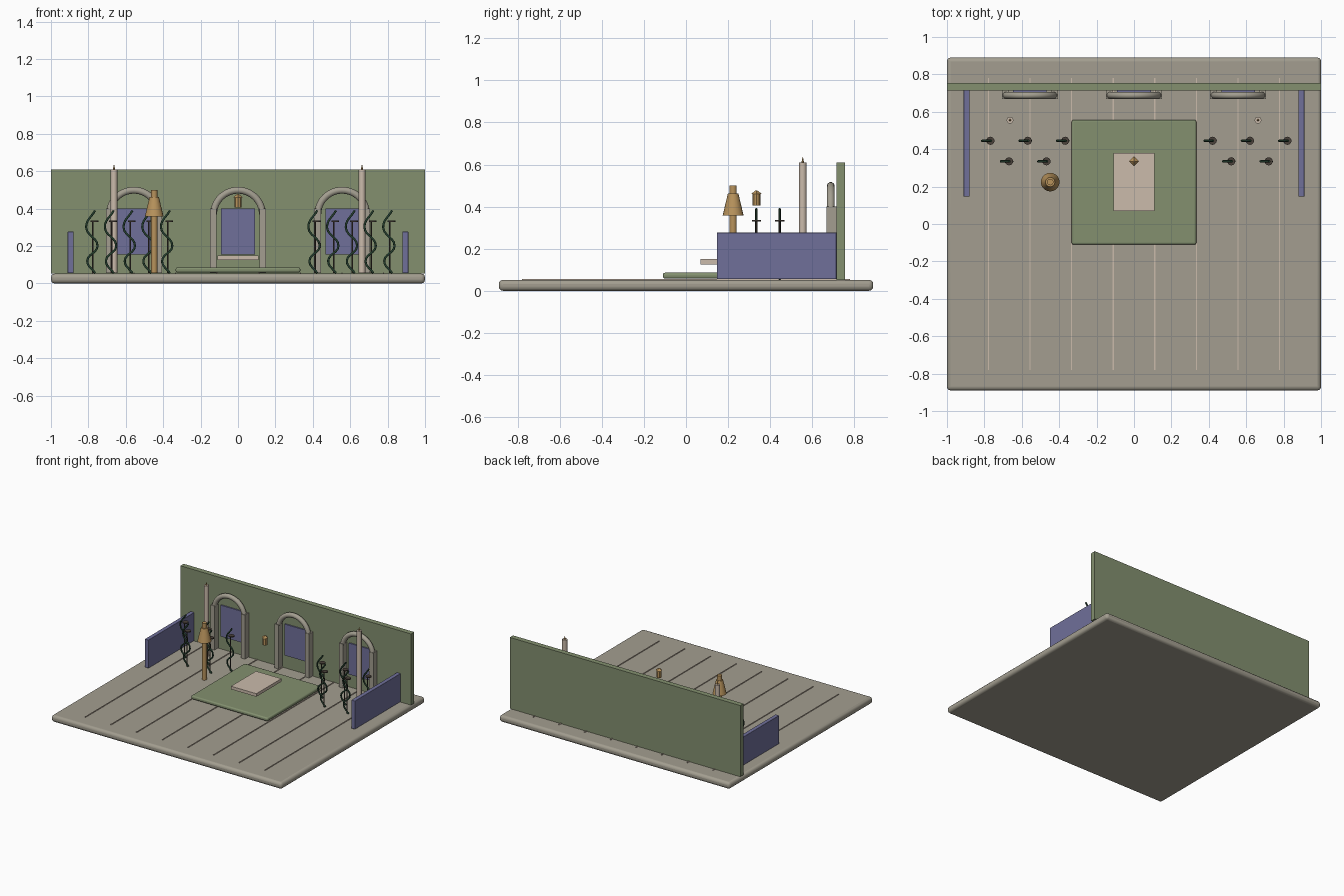
import bpy
import math

cube = bpy.data.objects.get("Cube")
if cube:
    bpy.data.objects.remove(cube, do_unlink=True)


def material(name, hex_code):
    # Convert a display colour to linear values
    rgb = [int(hex_code[i:i + 2], 16) / 255 for i in (0, 2, 4)]
    lin = [c / 12.92 if c < 0.04 else ((c + 0.055) / 1.055) ** 2.4 for c in rgb]
    mat = bpy.data.materials.new(name)
    mat.use_nodes = True
    mat.diffuse_color = (*lin, 1)
    mat.node_tree.nodes["Principled BSDF"].inputs["Base Color"].default_value = (*lin, 1)
    return mat


STONE = material("warm grey stone", "A39E90")
GREEN = material("sage green", "83906F")
BLUE = material("dusty blue", "70709A")
CREAM = material("pale cream", "CBBBAB")
GOLD = material("aged gold", "B8935C")
VINE = material("dark vine green", "25402F")
IRON = material("dark iron", "4A413A")


def finish(name, mat, smooth=False):
    ob = bpy.context.object
    ob.name = name
    ob.data.materials.append(mat)
    if smooth:
        bpy.ops.object.shade_smooth_by_angle(angle=math.radians(40))
    return ob


def box(name, mat, x, y, z, bevel=0):
    # x, y and z are (low, high) ranges
    spans = (x, y, z)
    bpy.ops.mesh.primitive_cube_add(size=1, location=[(a + b) / 2 for a, b in spans])
    ob = bpy.context.object
    ob.scale = [b - a for a, b in spans]
    bpy.ops.object.transform_apply(location=False, rotation=False, scale=True)
    if bevel:
        mod = ob.modifiers.new("rounded edges", "BEVEL")
        mod.width, mod.segments = bevel, 3
    return finish(name, mat, bevel > 0)


def cone(name, mat, x, y, z, r1, r2, sides=20):
    bpy.ops.mesh.primitive_cone_add(vertices=sides, radius1=r1, radius2=r2,
                                    depth=z[1] - z[0], location=(x, y, sum(z) / 2))
    return finish(name, mat, sides > 8)


def tube(name, mat, points, radius, kind="POLY"):
    curve = bpy.data.curves.new(name, "CURVE")
    curve.dimensions = "3D"
    curve.bevel_depth, curve.bevel_resolution = radius, 3
    curve.use_fill_caps = True
    curve.resolution_u = 6
    if kind == "BEZIER":
        line = curve.splines.new("BEZIER")
        line.bezier_points.add(len(points) - 1)
        for bp, co in zip(line.bezier_points, points):
            bp.co = co
            bp.handle_left_type = bp.handle_right_type = "AUTO"
    else:
        line = curve.splines.new("POLY")
        line.points.add(len(points) - 1)
        for p, co in zip(line.points, points):
            p.co = (*co, 1)
    line.use_smooth = True
    curve.materials.append(mat)
    ob = bpy.data.objects.new(name, curve)
    bpy.context.collection.objects.link(ob)
    return ob


# Floor with raised plank seams
box("floor", STONE, (-1, 1), (-0.89, 0.89), (0, 0.052), 0.02)
for i in range(8):
    x = (i - 3.5) * 0.2225
    box("floor_seam", CREAM, (x - 0.003, x + 0.003), (-0.78, 0.78), (0.05, 0.057))

# Walls
box("back_wall", GREEN, (-1, 1), (0.715, 0.755), (0.052, 0.61))
for side in (-1, 1):
    box("side_wall", BLUE, (side * 0.895 - 0.016, side * 0.895 + 0.016),
        (0.147, 0.715), (0.055, 0.277), 0.003)

# Rug and low table
box("rug", GREEN, (-0.333, 0.333), (-0.11, 0.557), (0.058, 0.086), 0.01)
box("table_top", CREAM, (-0.11, 0.11), (0.07, 0.38), (0.126, 0.15))

# Three arched niches
for cx in (-0.557, 0, 0.557):
    box("niche_panel", BLUE, (cx - 0.09, cx + 0.09), (0.705, 0.716), (0.155, 0.4))
    for side in (-1, 1):
        mid = cx + side * 0.132
        box("arch_column", STONE, (mid - 0.018, mid + 0.018), (0.667, 0.716), (0.055, 0.4))
    arc = [math.pi * i / 24 for i in range(25)]
    tube("arch_ring", STONE, [(cx + 0.13 * math.cos(a), 0.688, 0.37 + 0.128 * math.sin(a))
                              for a in arc], 0.019)

# Tall candles at the back
for side in (-1, 1):
    cone("candle", CREAM, side * 0.663, 0.555, (0.055, 0.61), 0.018, 0.018)
    cone("candle_tip", GOLD, side * 0.663, 0.555, (0.61, 0.635), 0.006, 0.001, 8)

# Standing lamp
cone("lamp_post", GOLD, -0.448, 0.224, (0.055, 0.5), 0.017, 0.017)
cone("lamp_shade", GOLD, -0.448, 0.224, (0.357, 0.462), 0.05, 0.025)

# Small hanging lantern
cone("lantern_body", GOLD, 0, 0.335, (0.405, 0.461), 0.018, 0.018, 8)
cone("lantern_cap", GOLD, 0, 0.335, (0.459, 0.477), 0.027, 0.004, 4)

# Staggered vine stands
wave = [(0.012, 0.055), (-0.03, 0.12), (0.025, 0.2), (-0.036, 0.3), (0.012, 0.39)]
for start in (-0.776, 0.412):
    for i in range(5):
        x, y = start + i * 0.1, 0.335 if i % 2 else 0.445
        cone("vine_stake", IRON, x, y, (0.055, 0.335), 0.004, 0.004, 8)
        cone("vine_collar", IRON, x + 0.008, y, (0.329, 0.336), 0.022, 0.022, 10)
        tube("vine", VINE, [(x + dx, y, z) for dx, z in wave], 0.006, "BEZIER")
